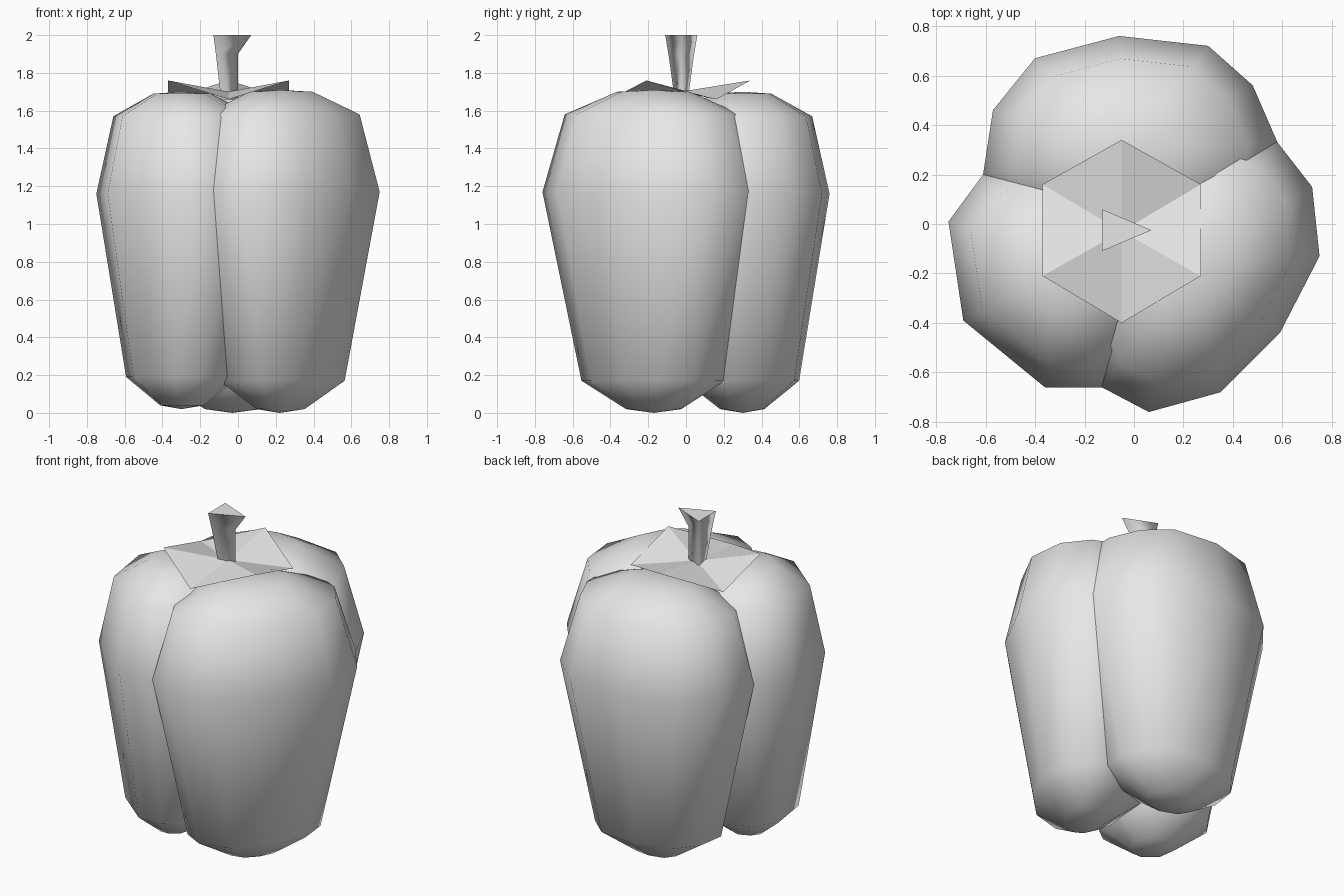
import bpy
import bmesh

default_cube = bpy.data.objects.get("Cube")
if default_cube:
    bpy.data.objects.remove(default_cube, do_unlink=True)

# One plain grey for the whole vegetable
grey = bpy.data.materials.new("plain grey")
grey.use_nodes = True
colour = (0.8, 0.8, 0.8, 1)
grey.diffuse_color = colour
for node in grey.node_tree.nodes:
    if node.type == "BSDF_PRINCIPLED":
        node.inputs["Base Color"].default_value = colour


def finish(name, bm, smooth):
    """Turn a bmesh into a shaded, coloured object."""
    bmesh.ops.recalc_face_normals(bm, faces=bm.faces[:])
    for face in bm.faces:
        face.smooth = smooth(face)
    mesh = bpy.data.meshes.new(name)
    bm.to_mesh(mesh)
    bm.free()
    mesh.materials.append(grey)
    obj = bpy.data.objects.new(name, mesh)
    bpy.context.collection.objects.link(obj)
    return obj


def bridge(bm, lower, upper):
    """Join two rings with quads."""
    for i in range(len(lower)):
        j = (i + 1) % len(lower)
        bm.faces.new((lower[i], lower[j], upper[j], upper[i]))


def fan(bm, ring, point):
    """Close a ring with triangles meeting at a point."""
    pole = bm.verts.new(point)
    for i in range(len(ring)):
        bm.faces.new((ring[i], ring[(i + 1) % len(ring)], pole))


# Height and fullness of each ring, from underside to shoulder
PROFILE = [(0.02, 0.25), (0.17, 0.65), (1.17, 1.0), (1.58, 0.80), (1.70, 0.33)]


def lobe(name, pivot, outline, base=0.0, top=1.71):
    """Swell one closed lobe from its widest outline."""
    px, py = pivot
    bm = bmesh.new()
    rings = []
    for z, s in PROFILE:
        z = z + base if z < 1 else z + top - 1.71
        rings.append([bm.verts.new((px + (x - px) * s, py + (y - py) * s, z))
                      for x, y in outline])
    for lower, upper in zip(rings, rings[1:]):
        bridge(bm, lower, upper)
    fan(bm, rings[0], (px, py, base))
    fan(bm, rings[-1], (px, py, top))
    return finish(name, bm, lambda face: True)


# Three overlapping lobes
lobe("front_left_lobe", (0.22, -0.17),
     [(-0.13, -0.66), (0.06, -0.76), (0.35, -0.68), (0.59, -0.44),
      (0.75, -0.13), (0.72, 0.15), (0.58, 0.33), (0.40, 0.41),
      (0.05, 0.33), (-0.22, 0.05), (-0.27, -0.38)])
lobe("back_lobe", (-0.03, 0.30),
     [(0.58, 0.33), (0.48, 0.56), (0.30, 0.72), (-0.06, 0.76),
      (-0.40, 0.67), (-0.57, 0.46), (-0.61, 0.20), (-0.48, -0.02),
      (-0.05, -0.18), (0.35, -0.10), (0.57, 0.12)], top=1.70)
lobe("front_right_lobe", (-0.30, -0.20),
     [(-0.61, 0.20), (-0.75, 0.01), (-0.69, -0.39), (-0.36, -0.66),
      (-0.13, -0.66), (0.08, -0.50), (0.18, -0.15), (0.02, 0.20),
      (-0.35, 0.32)], base=0.02, top=1.70)

# Zigzag six-sided leaf cap, with alternate corners raised
bm = bmesh.new()
corners = [(-0.05, 0.34), (0.27, 0.16), (0.27, -0.21),
           (-0.05, -0.40), (-0.37, -0.21), (-0.37, 0.16)]
rim = [bm.verts.new((x, y, 1.66 if i % 2 else 1.76))
       for i, (x, y) in enumerate(corners)]
fan(bm, rim, (-0.05, -0.03, 1.70))
finish("leaf_cap", bm, lambda face: False)

# Three-sided stem flaring to a flat cut end
bm = bmesh.new()
stem_rings = []
for z, left, tip, half in [(1.66, -0.09, 0.0, 0.035),
                           (1.90, -0.117, 0.0, 0.068),
                           (2.00, -0.13, 0.07, 0.085)]:
    stem_rings.append([bm.verts.new(p) for p in
                       [(left, half - 0.025, z), (left, -half - 0.025, z),
                        (tip, -0.025, z)]])
for lower, upper in zip(stem_rings, stem_rings[1:]):
    bridge(bm, lower, upper)
bm.faces.new(stem_rings[0])
bm.faces.new(stem_rings[-1])
stem = finish("stem", bm, lambda face: len(face.verts) == 4)

# Keep the cut end crisp against the smooth sides
for edge in stem.data.edges:
    if all(stem.data.vertices[v].co.z > 1.99 for v in edge.vertices):
        edge.use_edge_sharp = True
